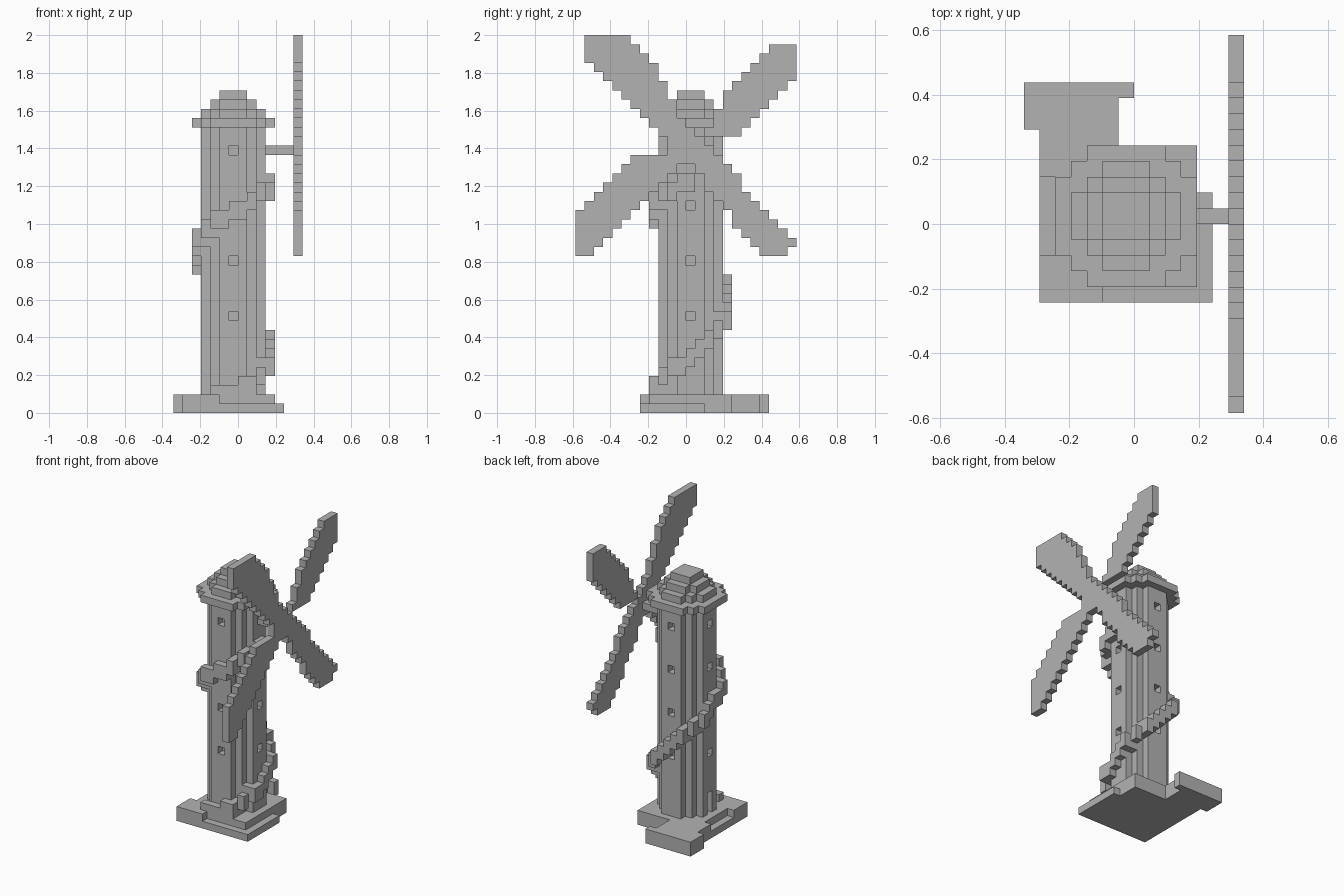
import bpy
import bmesh
import math
from mathutils import Vector

cube = bpy.data.objects.get("Cube")
if cube:
    bpy.data.objects.remove(cube, do_unlink=True)

UNIT = 2 / 41  # edge of one block

stone = bpy.data.materials.new("stone grey")
stone.diffuse_color = (0.45, 0.45, 0.45, 1)
stone.use_nodes = True
stone.node_tree.nodes["Principled BSDF"].inputs["Base Color"].default_value = stone.diffuse_color


def box(x0, x1, y0, y1, z0, z1):
    """Set of unit blocks filling a box."""
    return {(x, y, z) for x in range(x0, x1) for y in range(y0, y1) for z in range(z0, z1)}


def disc(radius, corner, z0, z1):
    """Round plate of blocks about the tower axis; corner is the largest |x|+|y|."""
    span = range(-radius, radius + 1)
    return {(x - 1, y, z) for x in span for y in span
            if abs(x) + abs(y) <= corner for z in range(z0, z1)}


def build(name, cells):
    """Skin a set of blocks with its outer faces only."""
    bm = bmesh.new()
    for cell in cells:
        for axis in range(3):
            for side in (0, 1):
                step = Vector((0, 0, 0))
                step[axis] = 2 * side - 1
                if tuple(int(a + b) for a, b in zip(cell, step)) in cells:
                    continue
                u, v = (axis + 1) % 3, (axis + 2) % 3
                corners = []
                for a, b in ((0, 0), (1, 0), (1, 1), (0, 1)):
                    p = Vector(cell)
                    p[axis] += side
                    p[u] += a
                    p[v] += b
                    corners.append(bm.verts.new(p * UNIT))
                bm.faces.new(corners if side else corners[::-1])
    bmesh.ops.remove_doubles(bm, verts=bm.verts[:], dist=UNIT / 100)
    mesh = bpy.data.meshes.new(name)
    bm.to_mesh(mesh)
    bm.free()
    mesh.materials.append(stone)
    obj = bpy.data.objects.new(name, mesh)
    bpy.context.collection.objects.link(obj)
    return obj


def inside(y, z, outline):
    """Even-odd test of a point against a closed outline."""
    hit = False
    for (ya, za), (yb, zb) in zip(outline, outline[1:] + outline[:1]):
        if (za > z) != (zb > z) and y < ya + (z - za) * (yb - ya) / (zb - za):
            hit = not hit
    return hit


# Stepped base with sunken paths
base = box(-6, 4, -4, 5, 0, 2) | box(-6, -2, -5, -4, 0, 2)
base |= box(-6, -1, 5, 9, 0, 2) | box(-7, -6, 6, 9, 0, 2) | box(-1, 0, 8, 9, 0, 2)
base |= box(-2, 5, -5, -4, 0, 1) | box(4, 5, -4, 2, 0, 1)
base -= box(-6, -5, -2, 3, 1, 2)
build("base", base)

# Round tower with recessed windows on all sides and a door
tower = disc(3, 4, 2, 31)
for z in range(10, 31, 6):
    for x, y in ((-1, -3), (-1, 3), (-4, 0), (2, 0)):
        tower.discard((x, y, z))
tower -= box(-4, -3, 0, 1, 2, 5)
build("tower", tower)

# Stepped roof
roof = disc(4, 6, 31, 32) | disc(3, 4, 32, 33) | disc(2, 3, 33, 34) | disc(1, 2, 34, 35)
build("roof", roof)

# Stair winding round the tower; mid height at each quarter turn from the front
quarter_heights = (3, 7, 13, 18.5, 23, 26)
ring = disc(4, 6, 0, 1) - disc(3, 4, 0, 1)
stair = set()
for x, y, _ in ring:
    turn = (math.atan2(y, x + 1) / (math.pi / 2) + 1) % 4
    for t in (turn - 4, turn, turn + 4):
        if not -0.35 <= t <= 5.1:
            continue
        k = max(0, min(int(math.floor(t)), len(quarter_heights) - 2))
        low, high = quarter_heights[k:k + 2]
        bottom = math.floor(low + (high - low) * (t - k) - 0.5)
        stair |= box(x, x + 1, y, y + 1, max(2, bottom - 1), max(3, bottom + 1))
build("spiral_stair", stair)

# Axle and hub
build("axle", box(3, 6, 0, 1, 28, 29))
sails = box(6, 7, -1, 2, 27, 30)

# Four sails, each filled from its outline in the y-z plane
outlines = (
    [(1, 29), (2, 30), (6, 30), (7, 31.5), (12, 37), (12, 40), (10, 40), (4, 34), (3, 32)],
    [(1, 30), (-2, 35), (-4, 39), (-6, 41), (-10, 41), (-11, 40), (-11, 39), (-4, 31.5), (0, 28)],
    [(2, 29), (-5, 28), (-12, 21), (-12, 17), (-10, 17), (-5, 22), (-3, 25), (0, 27)],
    [(1, 29), (1, 27), (2, 25), (5, 21), (7, 18.5), (9, 17), (11, 17), (12, 18), (12, 19),
     (6, 25), (3, 29)],
)
for outline in outlines:
    sails |= {(6, y, z) for y in range(-12, 12) for z in range(17, 41)
              if inside(y + 0.5, z + 0.5, outline)}
build("sails", sails)
